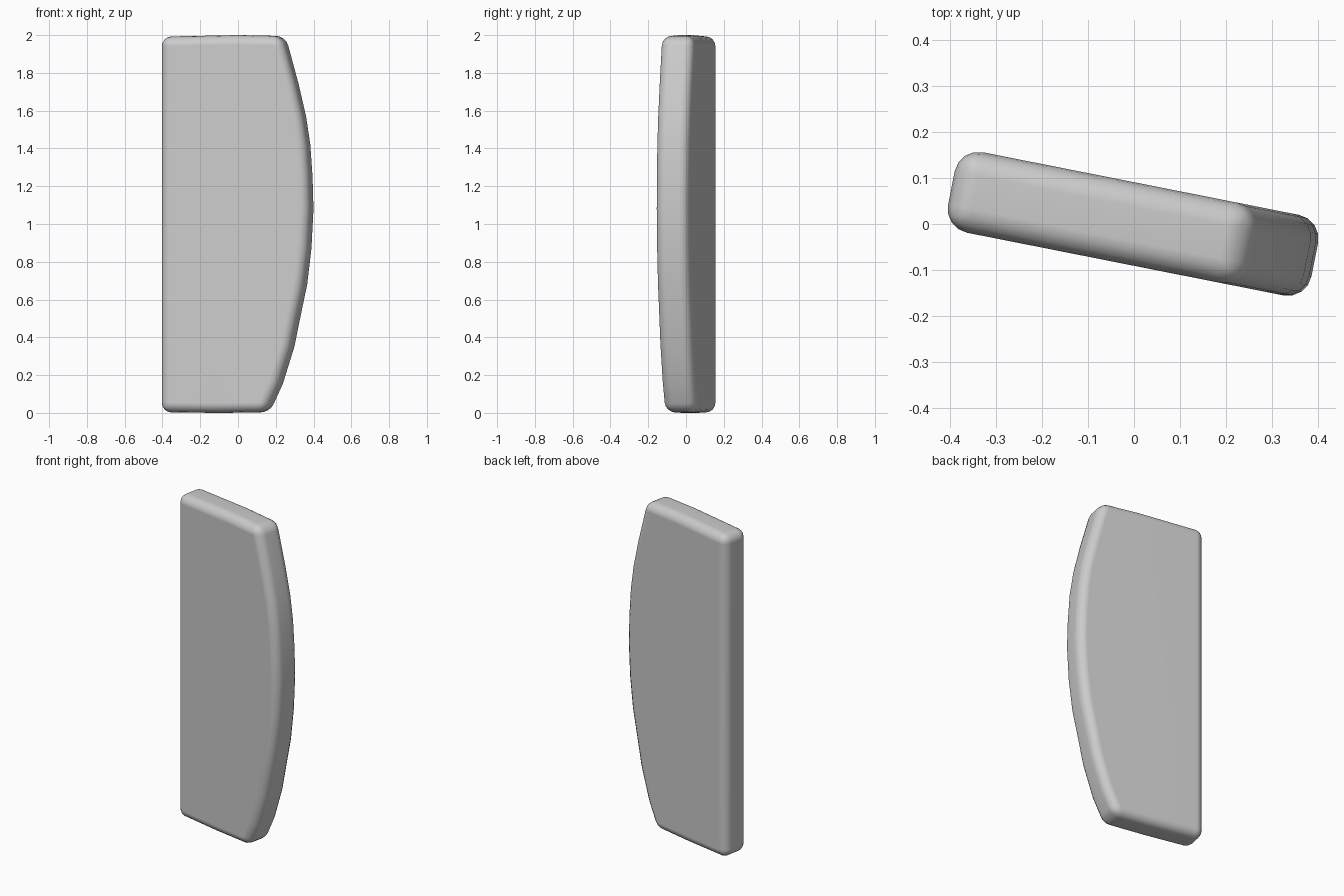
import bpy, bmesh, math
from mathutils import Matrix

if "Cube" in bpy.data.objects:
    bpy.data.objects.remove(bpy.data.objects["Cube"])

THICK = 0.178
ANGLE = math.radians(-11.2)

# Side outline (width, height): straight left edge, bowed right edge
outline = [(-0.404, 0.003), (-0.1, 0), (0.165, 0.003), (0.235, 0.155), (0.297, 0.35),
           (0.332, 0.52), (0.366, 0.68), (0.389, 0.87), (0.4, 1.08), (0.395, 1.25),
           (0.383, 1.42), (0.36, 1.57), (0.32, 1.74), (0.25, 1.995),
           (0, 2.0), (-0.404, 1.992)]

# Extrude the outline into a slab
bm = bmesh.new()
face = bm.faces.new([bm.verts.new((u, -THICK / 2, z)) for u, z in outline])
ext = bmesh.ops.extrude_face_region(bm, geom=[face])
bmesh.ops.translate(bm, vec=(0, THICK, 0),
                    verts=[g for g in ext["geom"] if isinstance(g, bmesh.types.BMVert)])
bmesh.ops.recalc_face_normals(bm, faces=bm.faces[:])

# Round the rim and the corners
sharp = [e for e in bm.edges if e.calc_face_angle(0) > math.radians(30)]
bmesh.ops.bevel(bm, geom=sharp, offset=0.052, segments=4, profile=0.5,
                affect='EDGES', clamp_overlap=True)

# Turn the slab about the vertical axis
bmesh.ops.rotate(bm, cent=(0, 0, 0), matrix=Matrix.Rotation(ANGLE, 3, 'Z'), verts=bm.verts[:])

mesh = bpy.data.meshes.new("rounded_slab")
bm.to_mesh(mesh)
bm.free()
slab = bpy.data.objects.new("rounded_slab", mesh)
bpy.context.collection.objects.link(slab)
for p in mesh.polygons:
    p.use_smooth = True

# Keep the broad faces flat in shading
mod = slab.modifiers.new("face_normals", 'WEIGHTED_NORMAL')
mod.keep_sharp = True
